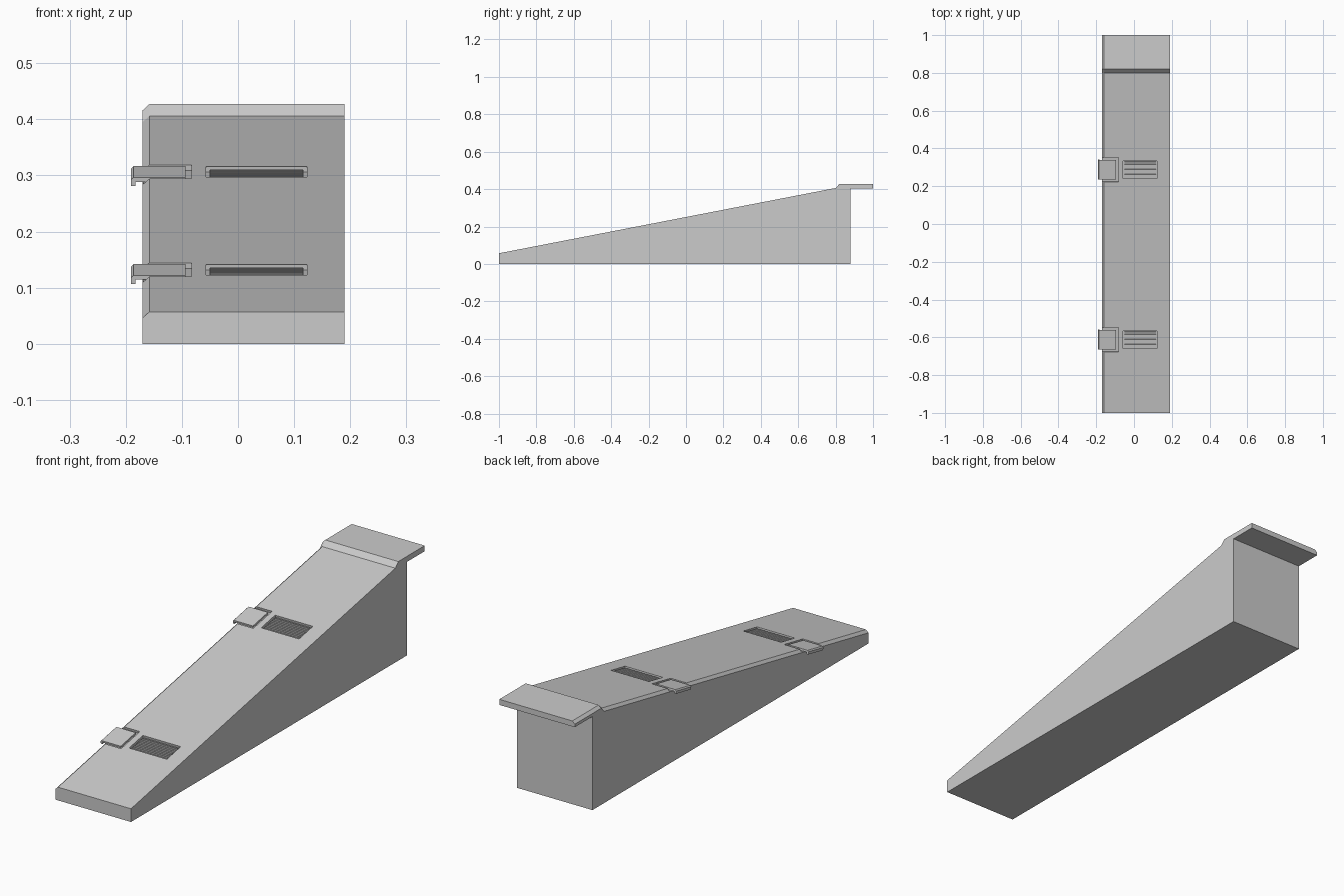
import bpy, bmesh, math
from mathutils import Matrix, Vector

if "Cube" in bpy.data.objects:
    bpy.data.objects.remove(bpy.data.objects["Cube"])

SLOPE = (0.406 - 0.057) / 1.80
TILT = math.atan(SLOPE)


def surface_z(y):
    return 0.057 + SLOPE * (y + 1)


def new_object(name, bm):
    bmesh.ops.recalc_face_normals(bm, faces=bm.faces)
    mesh = bpy.data.meshes.new(name)
    bm.to_mesh(mesh)
    bm.free()
    ob = bpy.data.objects.new(name, mesh)
    bpy.context.collection.objects.link(ob)
    return ob


def loft(name, sections):
    """Join equal-length point rings into a closed solid."""
    bm = bmesh.new()
    rings = [[bm.verts.new(p) for p in s] for s in sections]
    for a, b in zip(rings, rings[1:]):
        for i in range(len(a)):
            j = (i + 1) % len(a)
            bm.faces.new((a[i], a[j], b[j], b[i]))
    bm.faces.new(rings[0])
    bm.faces.new(rings[-1])
    return new_object(name, bm)


def slope_boxes(name, y, boxes):
    """Boxes (x0,x1,y0,y1,z0,z1) in a frame lying on the ramp surface at y."""
    bm = bmesh.new()
    for x0, x1, y0, y1, z0, z1 in boxes:
        m = Matrix.Translation(((x0 + x1) / 2, (y0 + y1) / 2, (z0 + z1) / 2)) \
            @ Matrix.Diagonal((x1 - x0, y1 - y0, z1 - z0, 1))
        bmesh.ops.create_cube(bm, size=1, matrix=m)
    ob = new_object(name, bm)
    ob.location = (0, y, surface_z(y))
    ob.rotation_euler.x = TILT
    return ob


# Ramp body: side profile with a chamfer along the left upper edge
bottom = [(1, 0.403), (0.88, 0.403), (0.88, 0), (-1, 0)]
top = [(-1, 0.057), (0.80, 0.406), (0.82, 0.427), (1, 0.427)]


def section(x, drop):
    return [Vector((x, y, z)) for y, z in bottom] + \
           [Vector((x, y, z - drop)) for y, z in top]


body = loft("ramp_body", [section(-0.17, 0.011), section(-0.158, 0), section(0.19, 0)])

for label, y in (("lower", -0.613), ("upper", 0.287)):
    # Recesses for the clip and the grate
    cutters = [
        slope_boxes(label + "_clip_cutter", y, [(-0.25, -0.083, -0.065, 0.065, -0.010, 0.05)]),
        slope_boxes(label + "_grate_cutter", y, [(-0.057, 0.123, -0.048, 0.048, -0.010, 0.05)]),
    ]
    for cutter in cutters:
        cutter.hide_render = True
        cutter.hide_viewport = True
        mod = body.modifiers.new(cutter.name, 'BOOLEAN')
        mod.operation = 'DIFFERENCE'
        mod.solver = 'EXACT'
        mod.object = cutter

    # Clip plate hooked over the left edge
    slope_boxes(label + "_clip_plate", y, [(-0.183, -0.094, -0.052, 0.052, -0.008, 0)])
    hook = [(-0.191, -0.005), (-0.186, 0), (-0.183, 0), (-0.183, -0.016), (-0.191, -0.016)]
    lip = loft(label + "_clip_lip",
               [[Vector((x, s, z)) for x, z in hook] for s in (-0.052, 0.052)])
    lip.location = (0, y, surface_z(y))
    lip.rotation_euler.x = TILT
    slope_boxes(label + "_clip_base", y, [(-0.155, -0.105, -0.035, 0.035, -0.011, -0.007)])

    # Grate with fine ribs running across the ramp
    ribs = [(-0.050, 0.116, -0.036 + i * 0.009 - 0.0022, -0.036 + i * 0.009 + 0.0022,
             -0.006, -0.003) for i in range(9)]
    slope_boxes(label + "_grate", y, [(-0.051, 0.117, -0.042, 0.042, -0.011, -0.006)] + ribs)
